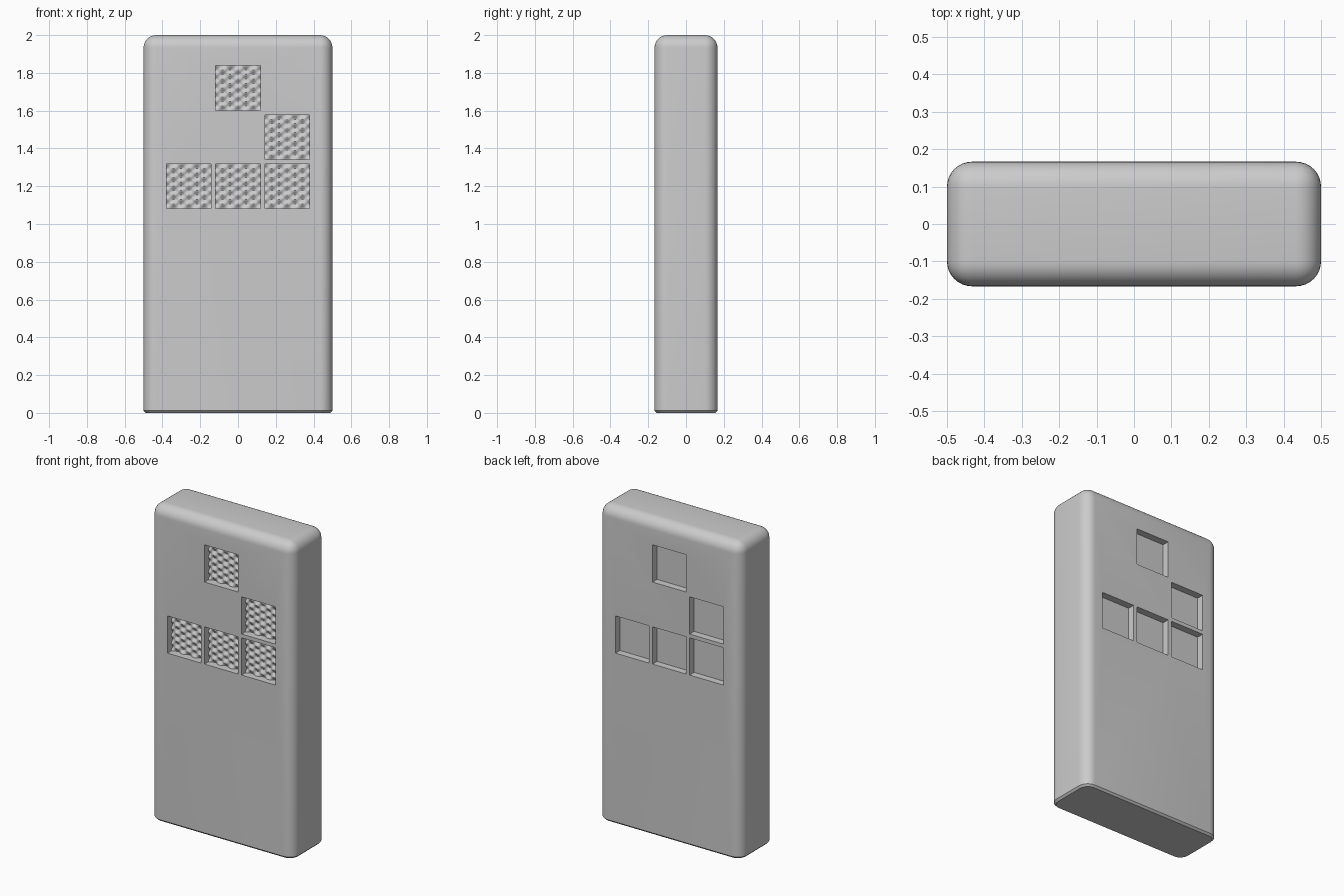
import bpy, bmesh, math

if "Cube" in bpy.data.objects:
    bpy.data.objects.remove(bpy.data.objects["Cube"], do_unlink=True)

WIDTH, DEPTH, HEIGHT = 1.0, 0.333, 2.0
ROUND, CELL, PITCH = 0.067, 0.236, 0.26
RECESS, WAVE = 0.045, 0.008
FACE = DEPTH / 2
CELLS = [(0, 2), (1, 1), (-1, 0), (0, 0), (1, 0)]  # column, row

grey = bpy.data.materials.new("light grey")
grey.use_nodes = True
colour = (0.6, 0.6, 0.6, 1)
grey.diffuse_color = colour
grey.node_tree.nodes["Principled BSDF"].inputs["Base Color"].default_value = colour


def make_object(name, bm):
    bmesh.ops.recalc_face_normals(bm, faces=bm.faces)
    mesh = bpy.data.meshes.new(name)
    bm.to_mesh(mesh)
    bm.free()
    mesh.materials.append(grey)
    obj = bpy.data.objects.new(name, mesh)
    bpy.context.collection.objects.link(obj)
    return obj


def add_box(bm, size, centre):
    verts = bmesh.ops.create_cube(bm, size=1)["verts"]
    bmesh.ops.scale(bm, vec=size, verts=verts)
    bmesh.ops.translate(bm, vec=centre, verts=verts)


def cell_centre(column, row):
    return column * PITCH, 1.2 + row * PITCH


def smooth(obj):
    bpy.ops.object.select_all(action="DESELECT")
    obj.select_set(True)
    bpy.context.view_layer.objects.active = obj
    bpy.ops.object.shade_smooth_by_angle(angle=math.radians(30))


# Slab: generous rounding on the sides and top, thin chamfer underneath
bm = bmesh.new()
add_box(bm, (WIDTH, DEPTH, HEIGHT), (0, 0, HEIGHT / 2))
upper = [e for e in bm.edges if max(v.co.z for v in e.verts) > 1]
bmesh.ops.bevel(bm, geom=upper, offset=ROUND, segments=8, profile=0.5, affect="EDGES")
rim = [e for e in bm.edges if all(v.co.z < 0.001 for v in e.verts)]
bmesh.ops.bevel(bm, geom=rim, offset=0.012, segments=1, affect="EDGES")
slab = make_object("slab", bm)

# Square pockets in both faces, the back pattern turned half round
bm = bmesh.new()
for side, recess in ((1, RECESS + 2 * WAVE), (-1, RECESS)):
    for cell in CELLS:
        x, z = cell_centre(*cell)
        add_box(bm, (CELL, 2 * recess, CELL), (side * x, -side * FACE, z))
cutter = make_object("pocket_cutter", bm)
cutter.hide_render = True
cut = slab.modifiers.new("pockets", "BOOLEAN")
cut.operation, cut.solver, cut.object = "DIFFERENCE", "EXACT", cutter
bpy.context.view_layer.objects.active = slab
bpy.ops.object.modifier_apply(modifier=cut.name)
bpy.data.objects.remove(cutter, do_unlink=True)
smooth(slab)

# Rippled floors of the front pockets
for number, cell in enumerate(CELLS, 1):
    x, z = cell_centre(*cell)
    bm = bmesh.new()
    bmesh.ops.create_grid(bm, x_segments=36, y_segments=40, size=CELL / 2)
    for v in bm.verts:
        u, w = v.co.x, v.co.y
        ripple = math.cos(math.tau * u / 0.08) * math.cos(math.tau * w / 0.08 * 1.7)
        v.co = (x + u, -FACE + RECESS - WAVE * ripple, z + w)
    floor = make_object(f"rippled_floor_{number}", bm)
    if floor.data.polygons[0].normal.y > 0:
        floor.data.flip_normals()
    smooth(floor)
